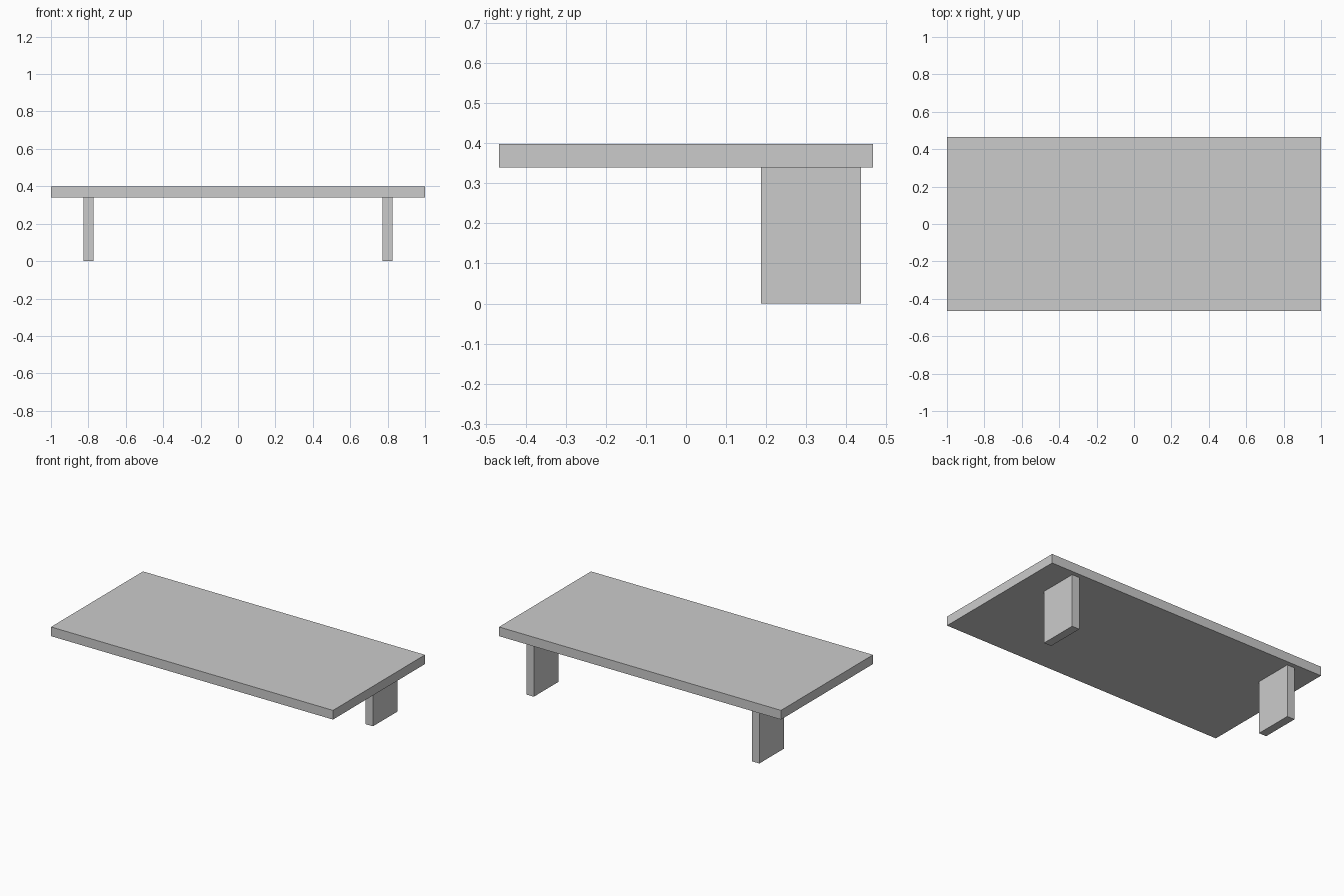
import bpy

if "Cube" in bpy.data.objects:
    bpy.data.objects.remove(bpy.data.objects["Cube"])


def box(name, x, y, z):
    """Axis-aligned box from (min, max) ranges."""
    spans = (x, y, z)
    bpy.ops.mesh.primitive_cube_add(size=1, location=[(a + b) / 2 for a, b in spans])
    ob = bpy.context.object
    ob.name = name
    ob.scale = [b - a for a, b in spans]
    bpy.ops.object.transform_apply(location=False, rotation=False, scale=True)
    return ob


TOP_Z, UNDERSIDE_Z = 0.398, 0.339

# Flat rectangular top
box("table_top", (-1, 1), (-0.466, 0.466), (UNDERSIDE_Z, TOP_Z))

# Two slab legs, both towards the back
for side, name in ((-1, "left_leg"), (1, "right_leg")):
    cx = side * 0.8
    box(name, (cx - 0.0265, cx + 0.0265), (0.187, 0.437), (0, UNDERSIDE_Z))
